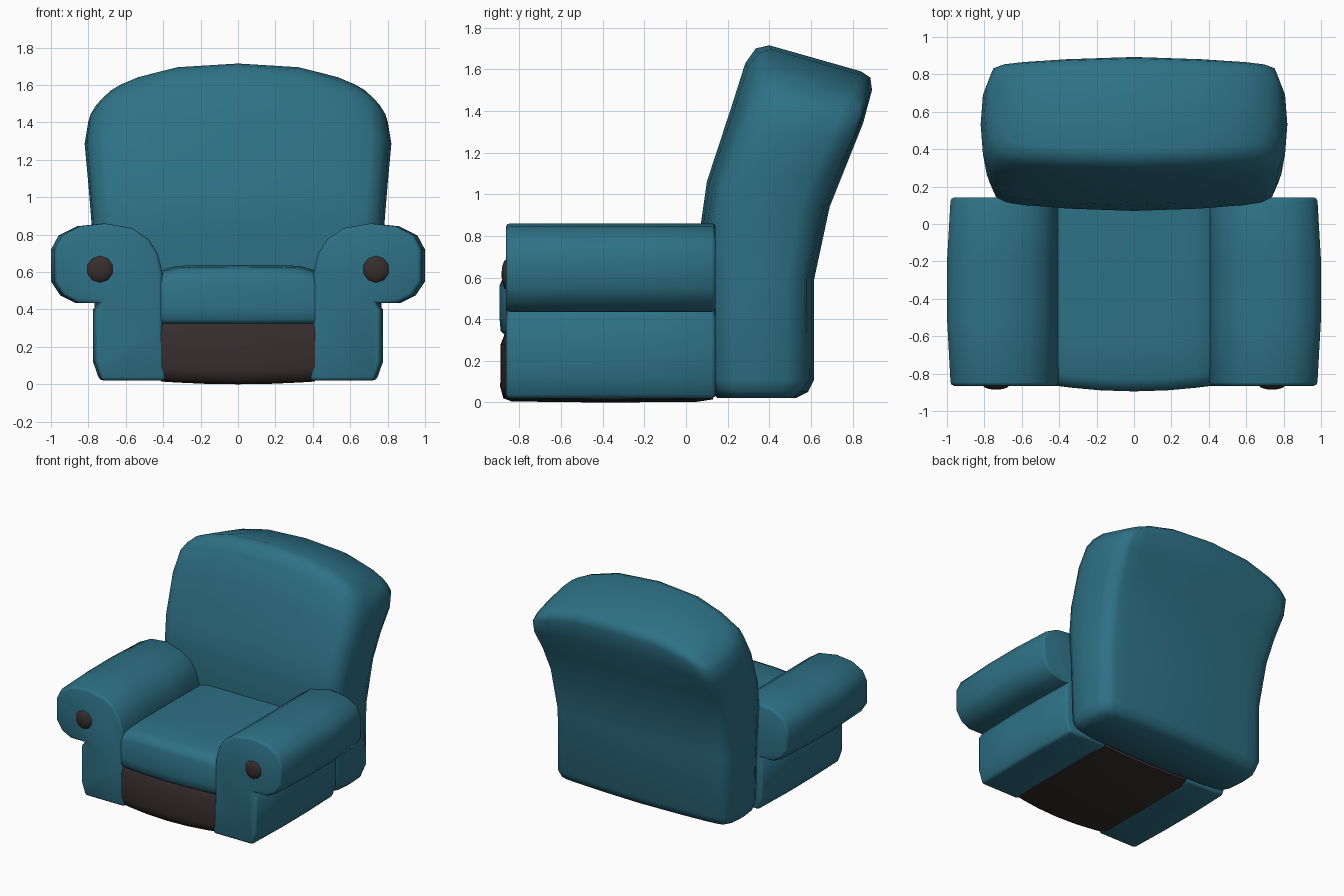
import bpy, bmesh, math

if "Cube" in bpy.data.objects:
    bpy.data.objects.remove(bpy.data.objects["Cube"])


def material(name, rgb):
    m = bpy.data.materials.new(name)
    m.diffuse_color = (*rgb, 1)
    m.use_nodes = True
    m.node_tree.nodes["Principled BSDF"].inputs["Base Color"].default_value = m.diffuse_color
    return m


TEAL = material("teal fabric", (0.027, 0.165, 0.235))
DARK = material("dark brown", (0.038, 0.027, 0.027))


def finish(name, bm, mat, bevel=0):
    bmesh.ops.recalc_face_normals(bm, faces=bm.faces)
    if bevel:
        edges = [e for e in bm.edges if e.calc_face_angle_signed(0) > math.radians(50)]
        bmesh.ops.bevel(bm, geom=edges, offset=bevel, segments=2, profile=0.5,
                        affect='EDGES', clamp_overlap=True)
    mesh = bpy.data.meshes.new(name)
    bm.to_mesh(mesh)
    bm.free()
    mesh.materials.append(mat)
    mesh.shade_smooth()
    mesh.set_sharp_from_angle(angle=math.radians(60))
    ob = bpy.data.objects.new(name, mesh)
    bpy.context.collection.objects.link(ob)
    return ob


def loft(name, rings, mat, bevel=0, strip_caps=False):
    bm = bmesh.new()
    rows = [[bm.verts.new(p) for p in r] for r in rings]
    n = len(rows[0])
    for a, b in zip(rows, rows[1:]):
        for i in range(n):
            j = (i + 1) % n
            bm.faces.new((a[i], a[j], b[j], b[i]))
    for r in (rows[0], rows[-1]):
        if strip_caps:  # quads across the ring, so a curved end stays smooth
            for k in range(n // 2):
                quad = [r[k], r[k + 1], r[n - k - 1], r[(n - k) % n]]
                bm.faces.new(list(dict.fromkeys(quad)))
        else:
            bm.faces.new(r)
    return finish(name, bm, mat, bevel)


# Backrest: stacked bulging sections, arched at the top
quarter = [(1, .5), (.985, .25), (.94, .12), (.87, .075), (.74, .05), (.45, .02)]
back = [(.45, .98), (.74, .955), (.87, .935), (.94, .9), (.985, .75)]
half = quarter + [(0, 0)]
section = (half + [(-u, v) for u, v in reversed(quarter)]
           + [(-u, v) for u, v in reversed(back)] + [(0, 1)] + back)
# front y, front z, back y, back z, half width, arch drop
levels = [(.15, .022, .53, .022, .71, 0), (.115, .06, .585, .05, .75, 0),
          (.10, .11, .615, .11, .765, 0), (.085, .59, .615, .59, .77, 0),
          (.07, .85, .69, .94, .785, .01), (.10, 1.06, .77, 1.14, .80, .03),
          (.215, 1.41, .85, 1.34, .82, .09), (.285, 1.63, .893, 1.50, .80, .16),
          (.335, 1.70, .885, 1.56, .77, .18), (.40, 1.715, .84, 1.59, .72, .15)]
rings = []
for yf, zf, yb, zb, w, drop in levels:
    rings.append([(u * w, yf + (yb - yf) * v,
                   zf + (zb - zf) * v - drop * abs(u) ** 2.7) for u, v in section])
loft("backrest", rings, TEAL, strip_caps=True)

# Rolled arms with a button on each scroll
arm = [(.385, .02), (.405, .3), (.405, .6), (.43, .70), (.48, .775), (.57, .835),
       (.72, .86), (.86, .845), (.96, .795), (1.0, .72), (1.0, .55), (.95, .475),
       (.87, .435), (.75, .435), (.775, .40), (.775, .12), (.74, .02)]
for side, s in (("left", -1), ("right", 1)):
    loft(side + "_arm",
         [[(s * (x - inset * (x - .4) / .6), y, z) for x, z in arm]
          for y, inset in ((-.865, .02), (-.5, 0), (-.2, 0), (.142, .02))],
         TEAL, bevel=.03)
    bm = bmesh.new()
    bmesh.ops.create_uvsphere(bm, u_segments=10, v_segments=6, radius=.075)
    for v in bm.verts:
        x, y, z = v.co
        v.co = (s * .738 + x, -.86 + z * .35, .615 + y)
    finish(side + "_arm_button", bm, DARK)


# Seat cushion and base: side profiles run across the width with a gentle bulge
def bulged(name, profile, mat, front, up, down):
    mid = sum(z for _, z in profile) / len(profile)
    rings = []
    for x in (-.412, -.39, -.33, -.18, 0, .18, .33, .39, .412):
        k = 1 - (x / .412) ** 2
        e = 1 - abs(x / .412) ** 8
        rings.append([(x, y - front * k if y < -.5 else y,
                       z + (up * e if z > mid else -down * k)) for y, z in profile])
    loft(name, rings, mat)


bulged("seat_cushion",
       [(.2, .325), (-.84, .325), (-.86, .345), (-.865, .40), (-.865, .53),
        (-.845, .575), (-.80, .595), (-.6, .605), (-.2, .605), (.2, .60)],
       TEAL, .03, .033, 0)
bulged("base",
       [(.13, .325), (-.845, .325), (-.863, .28), (-.865, .09), (-.85, .035),
        (-.81, .02), (-.4, .015), (.05, .018), (.13, .03)],
       DARK, .027, 0, .015)
